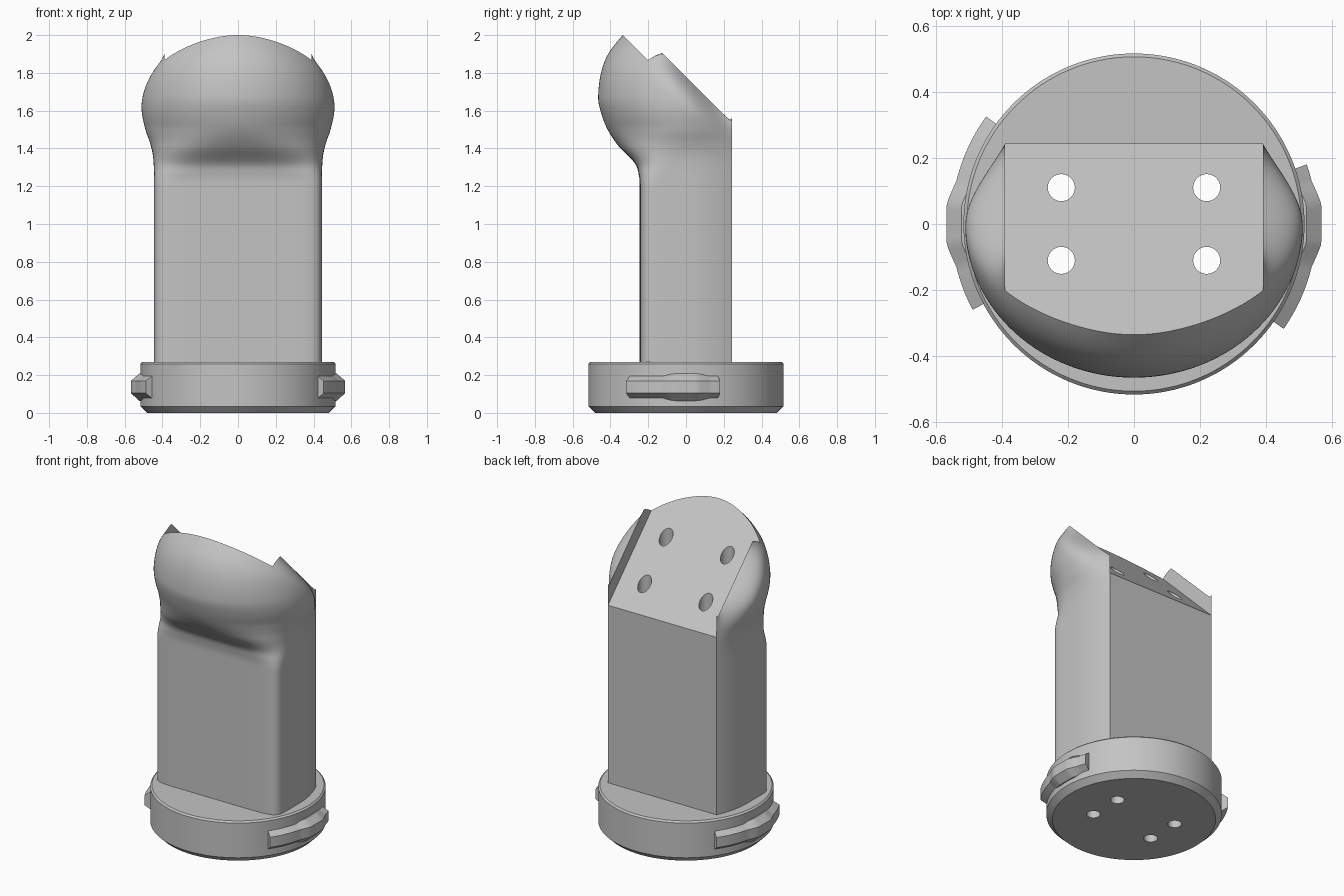
import bpy, bmesh, math
from mathutils import Matrix

cube = bpy.data.objects.get("Cube")
if cube:
    bpy.data.objects.remove(cube, do_unlink=True)

grey = bpy.data.materials.new("plain grey")
grey.use_nodes = True
colour = (0.55, 0.55, 0.55, 1)
grey.diffuse_color = colour
grey.node_tree.nodes["Principled BSDF"].inputs["Base Color"].default_value = colour


def make(name, bm):
    bmesh.ops.recalc_face_normals(bm, faces=bm.faces)
    mesh = bpy.data.meshes.new(name)
    bm.to_mesh(mesh)
    bm.free()
    mesh.materials.append(grey)
    ob = bpy.data.objects.new(name, mesh)
    bpy.context.collection.objects.link(ob)
    return ob


def loft(name, rings):
    """Skin a list of closed rings and cap both ends."""
    bm = bmesh.new()
    rows = [[bm.verts.new(p) for p in ring] for ring in rings]
    for a, b in zip(rows, rows[1:]):
        for i in range(len(a)):
            j = (i + 1) % len(a)
            bm.faces.new((a[i], a[j], b[j], b[i]))
    bm.faces.new(rows[0])
    bm.faces.new(rows[-1])
    return make(name, bm)


def select(ob):
    bpy.ops.object.select_all(action='DESELECT')
    ob.select_set(True)
    bpy.context.view_layer.objects.active = ob


def cut(ob, cutters):
    select(ob)
    for c in cutters:
        mod = ob.modifiers.new("cut", 'BOOLEAN')
        mod.operation, mod.solver, mod.object = 'DIFFERENCE', 'EXACT', c
        bpy.ops.object.modifier_apply(modifier=mod.name)


def smooth(ob, degrees=30):
    select(ob)
    bpy.ops.object.shade_smooth_by_angle(angle=math.radians(degrees))


def curve(keys, z):
    """Smooth interpolation through (z, value) keys."""
    if z <= keys[0][0]:
        return keys[0][1]
    slope = [(keys[min(i + 1, len(keys) - 1)][1] - keys[max(i - 1, 0)][1]) /
             (keys[min(i + 1, len(keys) - 1)][0] - keys[max(i - 1, 0)][0])
             for i in range(len(keys))]
    slope[0] = 0
    for i, ((z0, v0), (z1, v1)) in enumerate(zip(keys, keys[1:])):
        if z <= z1:
            h = z1 - z0
            t = (z - z0) / h
            return (v0 * (1 + 2 * t) * (1 - t) ** 2 + slope[i] * h * t * (1 - t) ** 2
                    + v1 * t * t * (3 - 2 * t) + slope[i + 1] * h * t * t * (t - 1))
    return keys[-1][1]


# Column that swells into a rounded head
WIDTH = [(1.25, .445), (1.35, .449), (1.42, .463), (1.5, .49), (1.6, .51),
         (1.7, .506), (1.8, .48), (1.87, .44), (1.95, .37), (2.03, .27)]
DEPTH = [(1.2, .245), (1.26, .25), (1.32, .27), (1.41, .355), (1.5, .415), (1.6, .453),
         (1.67, .465), (1.8, .45), (1.9, .412), (2.0, .335), (2.03, .3)]
BACK, FLAT = .243, .39


def section(z):
    w, d = curve(WIDTH, z), curve(DEPTH, z)
    s = min(max((z - 1.2) / .33, 0), 1)
    e = .22 + .78 * s * s * (3 - 2 * s)
    pts = []
    for i in range(65):
        a = math.pi * i / 64
        c = math.cos(a)
        pts.append((math.copysign(abs(c) ** e, c) * w, -d * abs(math.sin(a)) ** e))
    sides = [(FLAT + (w - FLAT) * (1 - (k / 16) ** 2), BACK * k / 16) for k in range(1, 17)]
    pts += [(-x, y) for x, y in sides] + sides[::-1]
    ring = []
    for x, y in pts:
        # sides roll inward toward the sloping top edge of the ears
        if abs(x) > FLAT:
            u = min(max((1.78 - y - z) / .2, -.3), 1)
            x = math.copysign(FLAT + (abs(x) - FLAT) * (1 - (1 - u) ** 3), x)
        ring.append((x, y, z))
    return ring


levels = [.2, .7, 1.15] + [1.2 + .83 * i / 90 for i in range(91)]
column = loft("column_and_head", [section(z) for z in levels])

# Base disc with a chamfered foot
SEG = 128
base = loft("base_disc", [
    [(r * math.cos(2 * math.pi * i / SEG), r * math.sin(2 * math.pi * i / SEG), z)
     for i in range(SEG)]
    for r, z in ((.48, 0), (.516, .035), (.516, .26), (.506, .27))])

# Sloping pocket between the ears
pocket = loft("pocket_cutter", [
    [(x, 1, .665), (x, 1, 3), (x, -1.335, 3)] for x in (-FLAT, FLAT)])

# Four vertical through holes
holes = []
for x in (-.22, .22):
    for y in (-.11, .11):
        bm = bmesh.new()
        bmesh.ops.create_cone(bm, cap_ends=True, segments=32, radius1=.041, radius2=.041,
                              depth=3, matrix=Matrix.Translation((x, y, 1)))
        holes.append(make("hole_cutter", bm))

cut(column, [pocket] + holes)
cut(base, holes)
for c in [pocket] + holes:
    bpy.data.objects.remove(c, do_unlink=True)
smooth(column, 28)
smooth(base, 25)


# Side lugs: chamfered arcs with a raised flat in the middle
def lug(name, start, end):
    rings = []
    for i in range(41):
        a = math.radians(start + (end - start) * i / 40)
        c, s = math.cos(a), math.sin(a)
        t = min(max((.13 - abs(s) * .56) / .07, 0), 1)
        r = .553 + (min(.567 / abs(c), .57) - .553) * t
        g = .008 * t
        profile = ((.47, .072 - g), (r - .045, .072 - g), (r, .104), (r, .17),
                   (r - .045, .2 + g), (.47, .2 + g))
        rings.append([(q * c, q * s, z) for q, z in profile])
    smooth(loft(name, rings), 20)


lug("left_lug", -35, 19)
lug("right_lug", 144, 208)
